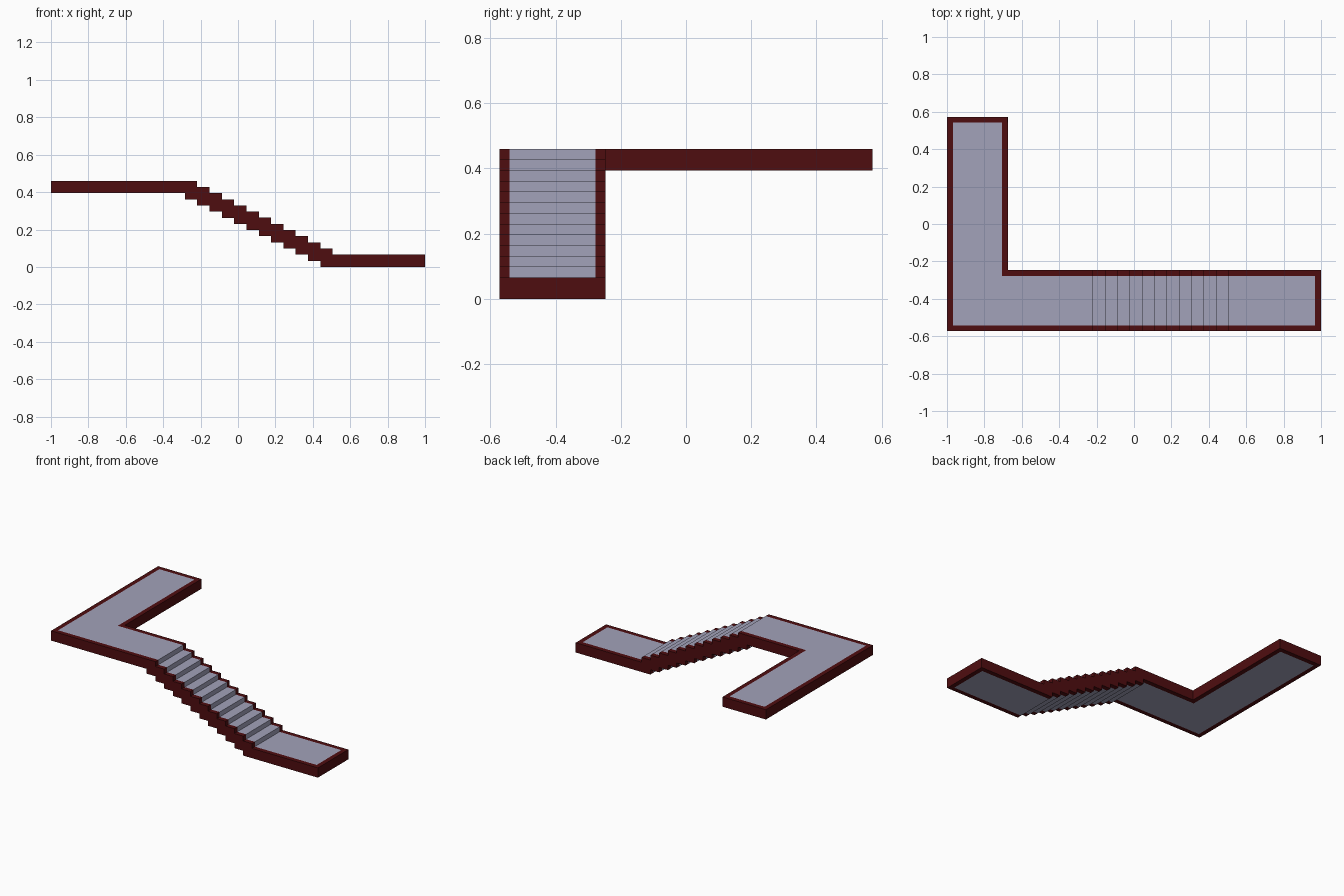
import bpy
import bmesh
from mathutils import Vector

cube = bpy.data.objects.get("Cube")
if cube:
    bpy.data.objects.remove(cube, do_unlink=True)


def make_material(name, rgb):
    mat = bpy.data.materials.new(name)
    mat.use_nodes = True
    mat.diffuse_color = (*rgb, 1)
    bsdf = next(n for n in mat.node_tree.nodes if n.type == "BSDF_PRINCIPLED")
    bsdf.inputs["Base Color"].default_value = (*rgb, 1)
    return mat


FRONT, BACK, FAR_BACK = -0.573, -0.247, 0.573
WING_X = -0.675
RIM = 0.031
THICK = 0.066
STEPS = 12
RUN = 0.0658
TOP = 0.46
RISE = (TOP - THICK) / STEPS
FIRST_RISER = -0.218


def stair_line(start, z):
    """Landing, descending steps and lower landing as one line."""
    line = [(-1, z)]
    for i in range(STEPS):
        x = start + i * RUN
        line += [(x, z - i * RISE), (x, z - (i + 1) * RISE)]
    return line + [(1, z - STEPS * RISE)]


def cut(bm, point, normal):
    geom = bm.verts[:] + bm.edges[:] + bm.faces[:]
    bmesh.ops.bisect_plane(bm, geom=geom, plane_co=point, plane_no=normal)


def extrude(bm, faces, distance):
    new = bmesh.ops.extrude_face_region(bm, geom=faces)["geom"]
    verts = [v for v in new if isinstance(v, bmesh.types.BMVert)]
    bmesh.ops.translate(bm, verts=verts, vec=(0, distance, 0))


# Stair profile, extruded across the width
bm = bmesh.new()
outline = stair_line(FIRST_RISER, TOP)
outline += reversed(stair_line(FIRST_RISER - RUN, TOP - THICK))
profile = bm.faces.new([bm.verts.new((x, FRONT, z)) for x, z in outline])
extrude(bm, [profile], BACK - FRONT)
if not any(abs(f.calc_center_median().y - FRONT) < 0.001 for f in bm.faces):
    bm.faces.new([v for v in profile.verts])

# Side wing of the upper landing, grown from its back face
cut(bm, (WING_X, 0, 0), (1, 0, 0))
wing = [f for f in bm.faces
        if abs(f.calc_center_median().y - BACK) < 0.001
        and max(v.co.x for v in f.verts) < WING_X + 0.001]
extrude(bm, wing, FAR_BACK - BACK)
bm.faces.ensure_lookup_table()
inner = [f for f in bm.faces
         if all(abs(v.co.y - BACK) < 0.001 for v in f.verts)
         and f.calc_center_median().x < WING_X]
bmesh.ops.delete(bm, geom=inner, context="FACES_ONLY")

# Rim borders cut into the surfaces
for x in (-1 + RIM, WING_X - RIM, 1 - RIM):
    cut(bm, (x, 0, 0), (1, 0, 0))
for y in (FRONT + RIM, BACK - RIM, FAR_BACK - RIM):
    cut(bm, (0, y, 0), (0, 1, 0))
bmesh.ops.recalc_face_normals(bm, faces=bm.faces[:])


def is_floor(c):
    main = abs(c.x) < 1 - RIM and FRONT + RIM < c.y < BACK - RIM
    side = -1 + RIM < c.x < WING_X - RIM and FRONT + RIM < c.y < FAR_BACK - RIM
    return main or side


for face in bm.faces:
    face.material_index = int(is_floor(face.calc_center_bounds()))

mesh = bpy.data.meshes.new("stair_walkway")
bm.to_mesh(mesh)
bm.free()
mesh.materials.append(make_material("dark_red_rim", (0.078, 0.004, 0.005)))
mesh.materials.append(make_material("lilac_grey_floor", (0.36, 0.36, 0.49)))
walkway = bpy.data.objects.new("stair_walkway", mesh)
bpy.context.collection.objects.link(walkway)
